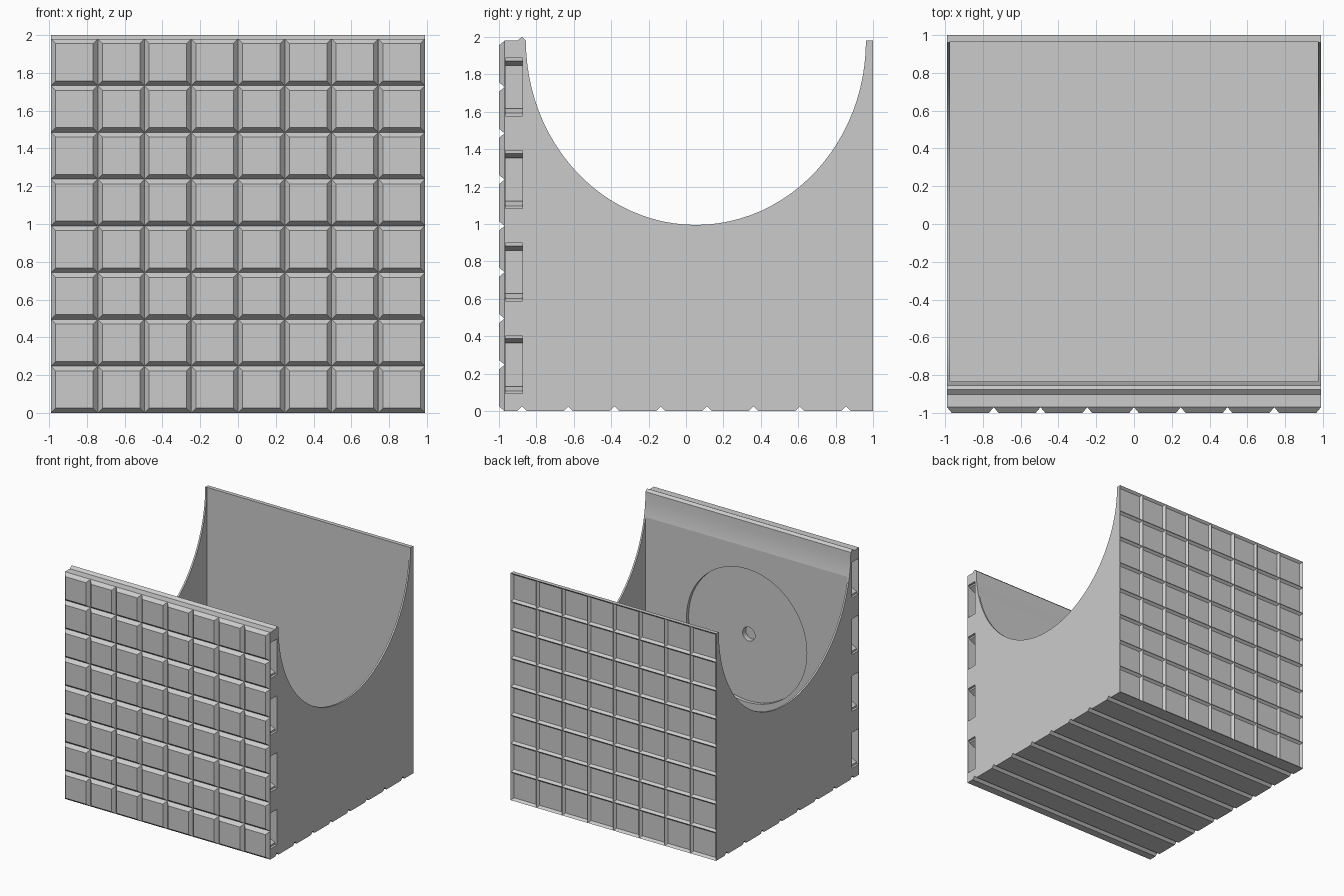
import bpy, bmesh, math

cube = bpy.data.objects.get("Cube")
if cube:
    bpy.data.objects.remove(cube, do_unlink=True)

HALF = 0.99          # half width in x
CELL = HALF / 4      # grid pitch
TOP = 8 * CELL       # wall height
GROOVE = 0.025       # half width of grooves

grey = bpy.data.materials.new("plain grey")
grey.use_nodes = True
grey.diffuse_color = (0.6, 0.6, 0.6, 1)
grey.node_tree.nodes["Principled BSDF"].inputs["Base Color"].default_value = (0.6, 0.6, 0.6, 1)


def make_object(name, bm):
    mesh = bpy.data.meshes.new(name)
    bm.to_mesh(mesh)
    bm.free()
    mesh.materials.append(grey)
    obj = bpy.data.objects.new(name, mesh)
    bpy.context.scene.collection.objects.link(obj)
    return obj


def add_prism(bm, profile, axis, lo, hi):
    """Extrude a closed profile: (y, z) along x, or (x, z) along y."""
    def at(p, t):
        return (t, p[0], p[1]) if axis == "x" else (p[0], t, p[1])
    ends = [[bm.verts.new(at(p, t)) for p in profile] for t in (lo, hi)]
    n = len(profile)
    for end in ends:
        bm.faces.new(end)
    for i in range(n):
        j = (i + 1) % n
        bm.faces.new((ends[0][i], ends[0][j], ends[1][j], ends[1][i]))


def prisms(name, profiles, axis, lo, hi):
    bm = bmesh.new()
    for profile in profiles:
        add_prism(bm, profile, axis, lo, hi)
    bmesh.ops.recalc_face_normals(bm, faces=bm.faces)
    return make_object(name, bm)


def rect(a0, a1, z0, z1):
    return [(a0, z0), (a1, z0), (a1, z1), (a0, z1)]


def circle(radius, n):
    """Circle in x and z around the middle of the front wall."""
    turn = [2 * math.pi * i / n for i in range(n)]
    return [(radius * math.cos(t), 1 + radius * math.sin(t)) for t in turn]


def cut(target, cutter):
    mod = target.modifiers.new("cut", "BOOLEAN")
    mod.operation = "DIFFERENCE"
    mod.solver = "EXACT"
    mod.object = cutter
    bpy.context.view_layer.update()
    graph = bpy.context.evaluated_depsgraph_get()
    mesh = bpy.data.meshes.new_from_object(target.evaluated_get(graph))
    target.modifiers.clear()
    target.data = mesh
    bpy.data.objects.remove(cutter, do_unlink=True)


def tile_sheet(name, y_edge, y_mid, inset, facing_back=False, skirt=None):
    """Grid of square cells whose middles lie at a different depth than their edges."""
    bm = bmesh.new()
    for col in range(8):
        for row in range(8):
            x0, z0 = -HALF + col * CELL, row * CELL
            outer = rect(x0, x0 + CELL, z0, z0 + CELL)
            inner = rect(x0 + inset, x0 + CELL - inset, z0 + inset, z0 + CELL - inset)
            o = [bm.verts.new((x, y_edge, z)) for x, z in outer]
            i = [bm.verts.new((x, y_mid, z)) for x, z in inner]
            bm.faces.new(i)
            for k in range(4):
                n = (k + 1) % 4
                bm.faces.new((o[k], o[n], i[n], i[k]))
    if facing_back:
        bmesh.ops.reverse_faces(bm, faces=bm.faces)
    bmesh.ops.remove_doubles(bm, verts=bm.verts, dist=0.0001)
    if skirt is not None:
        rim = [e for e in bm.edges if e.is_boundary]
        new = bmesh.ops.extrude_edge_only(bm, edges=rim)["geom"]
        for v in new:
            if isinstance(v, bmesh.types.BMVert):
                v.co.y = skirt
    return make_object(name, bm)


# Hollow box
body = prisms("box_body", [rect(-0.97, 0.978, 0, TOP)], "x", -HALF, HALF)
cut(body, prisms("cavity", [rect(-0.835, 0.965, 0.04, 2.2)], "x", -0.975, 0.975))

# Half-elliptical scoop through both side walls and the top of the front wall
scoop = []
for i in range(49):
    t = math.pi * (1 + i / 48)
    scoop.append((0.053 + 0.909 * math.cos(t), TOP + 0.985 * math.sin(t)))
scoop += [(0.962, 2.2), (-0.856, 2.2)]
cut(body, prisms("scoop", [scoop], "x", -1.2, 1.2))

# Round recess and centre hole inside the front wall
cut(body, prisms("round_recess", [circle(0.58, 96)], "y", -0.865, -0.75))
cut(body, prisms("centre_hole", [circle(0.06, 48)], "y", -0.91, -0.75))

# V grooves under the floor
grooves = []
for k in range(8):
    y = -0.877 + k * CELL
    grooves.append([(y - 2 * GROOVE, -GROOVE), (y + 2 * GROOVE, -GROOVE), (y, GROOVE)])
cut(body, prisms("floor_grooves", grooves, "x", -1.2, 1.2))

# Stepped, tapered sockets in both ends of the front wall
sockets = []
half = [(1.1, 0.155), (0.97, 0.155), (0.97, 0.14), (0.92, 0.115), (0.9, 0.115)]
for side in (-1, 1):
    for k in range(4):
        z = (2 * k + 1) * CELL
        sockets.append([(side * x, z + h) for x, h in half]
                       + [(side * x, z - h) for x, h in reversed(half)])
cut(body, prisms("side_sockets", sockets, "y", -0.965, -0.875))

# Ridge along the top of the front wall
prisms("top_ridge", [[(-0.902, TOP), (-0.856, TOP), (-0.877, 2.0)]], "x", -HALF, HALF)

# Raised front tiles and ridged back panels
tile_sheet("front_tiles", -0.97, -1.0, GROOVE)
tile_sheet("back_panels", 1.0, 0.98, 0.018, facing_back=True, skirt=0.978)

# Smooth only the curved surfaces
for obj in bpy.context.selected_objects:
    obj.select_set(False)
body.select_set(True)
bpy.context.view_layer.objects.active = body
bpy.ops.object.shade_smooth_by_angle(angle=math.radians(8))
